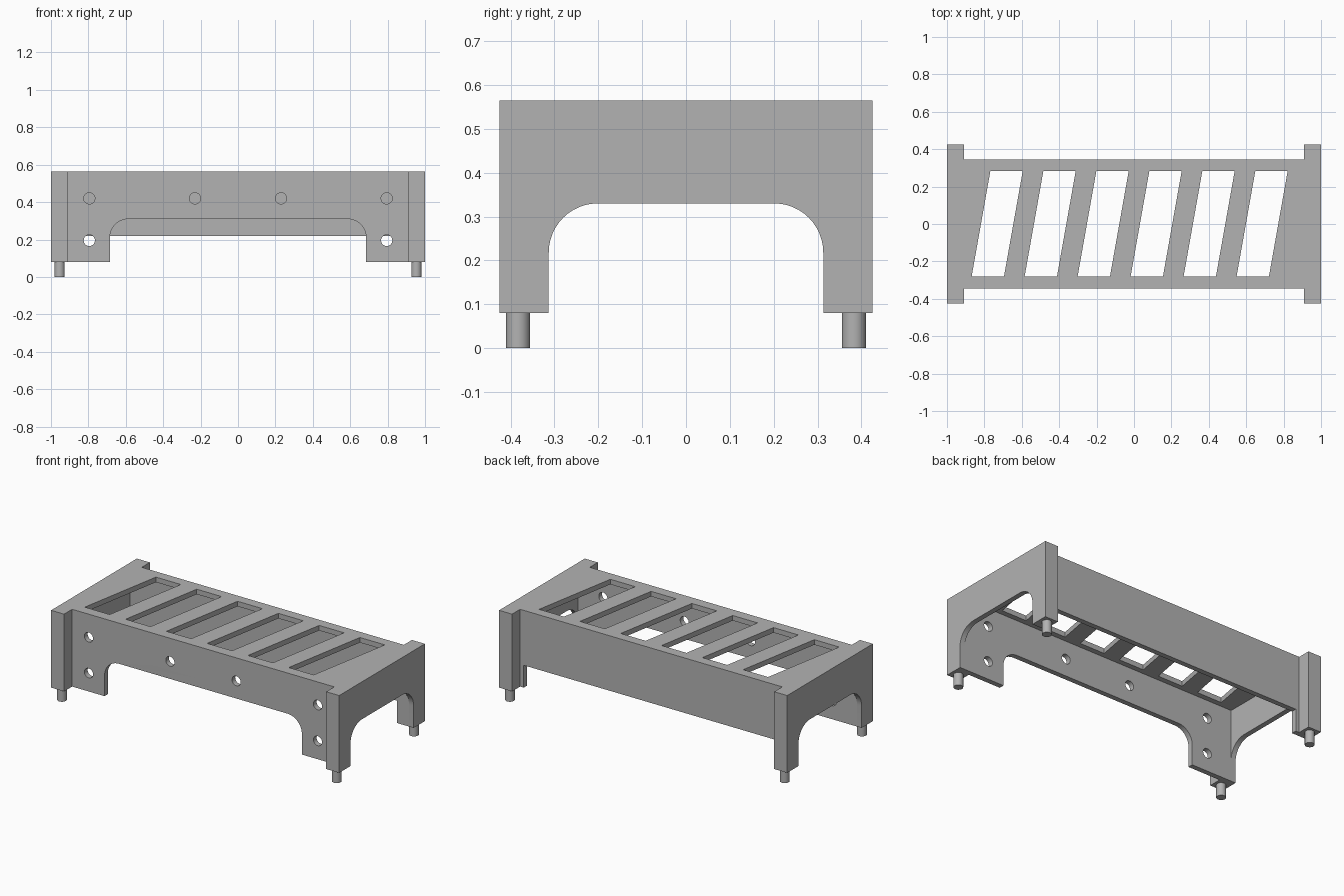
import bpy, bmesh, math
from mathutils import Matrix

if "Cube" in bpy.data.objects:
    bpy.data.objects.remove(bpy.data.objects["Cube"], do_unlink=True)

grey = bpy.data.materials.new("plain_grey")
colour = (0.45, 0.45, 0.45, 1)
grey.diffuse_color = colour
grey.use_nodes = True
grey.node_tree.nodes["Principled BSDF"].inputs["Base Color"].default_value = colour

TOP, BASE = 0.565, 0.08       # body height range
WALL = 0.032                  # sheet thickness
END, POST = 1.0, 0.91         # outer and inner x of corner posts
SIDE, REACH = 0.345, 0.425    # wall face and post face in y

# Local (u, v, depth) axes mapped onto each facing
FLAT = Matrix.Identity(4)
FRONT = Matrix.Rotation(math.pi / 2, 4, 'X')
ENDWAY = Matrix(((0, 0, 1, 0), (1, 0, 0, 0), (0, 1, 0, 0), (0, 0, 0, 1)))


def finish(name, bm):
    bmesh.ops.recalc_face_normals(bm, faces=bm.faces[:])
    mesh = bpy.data.meshes.new(name)
    bm.to_mesh(mesh)
    bm.free()
    mesh.materials.append(grey)
    ob = bpy.data.objects.new(name, mesh)
    bpy.context.collection.objects.link(ob)
    bpy.ops.object.select_all(action='DESELECT')
    ob.select_set(True)
    bpy.context.view_layer.objects.active = ob
    bpy.ops.object.shade_smooth_by_angle(angle=math.radians(30))
    return ob


def plate(name, outlines, facing, location, thickness=WALL):
    """Sheet from an outer outline plus hole outlines."""
    curve = bpy.data.curves.new(name, 'CURVE')
    curve.dimensions = '2D'
    curve.fill_mode = 'BOTH'
    curve.extrude = thickness / 2
    for points in outlines:
        spline = curve.splines.new('POLY')
        spline.points.add(len(points) - 1)
        for p, (u, v) in zip(spline.points, points):
            p.co = (u, v, 0, 1)
        spline.use_cyclic_u = True
    helper = bpy.data.objects.new(name + "_outline", curve)
    bpy.context.collection.objects.link(helper)
    bpy.context.view_layer.update()
    mesh = bpy.data.meshes.new_from_object(
        helper.evaluated_get(bpy.context.evaluated_depsgraph_get()))
    bm = bmesh.new()
    bm.from_mesh(mesh)
    bpy.data.objects.remove(helper, do_unlink=True)
    bpy.data.curves.remove(curve)
    bpy.data.meshes.remove(mesh)
    bmesh.ops.remove_doubles(bm, verts=bm.verts[:], dist=0.0001)
    bm.transform(Matrix.Translation(location) @ facing)
    return finish(name, bm)


def box(name, lo, hi):
    bm = bmesh.new()
    bmesh.ops.create_cube(bm, size=1)
    for v in bm.verts:
        v.co = [a + (c + 0.5) * (b - a) for a, b, c in zip(lo, hi, v.co)]
    return finish(name, bm)


def circle(u, v, r, n=32):
    return [(u + r * math.cos(math.tau * i / n), v + r * math.sin(math.tau * i / n))
            for i in range(n)]


def arched(half, opening, crown, r):
    """Panel outline with a round-shouldered opening at the bottom."""
    right = [(half, TOP), (half, BASE), (opening, BASE)]
    for i in range(13):
        a = i / 12 * math.pi / 2
        right.append((opening - r + r * math.cos(a), crown - r + r * math.sin(a)))
    return right + [(-u, v) for u, v in reversed(right)]


# Front wall with arch and bolt holes
inner = END - WALL
holes = [circle(s * x, z, 0.03) for s in (-1, 1)
         for x, z in ((0.795, 0.42), (0.23, 0.42), (0.795, 0.195))]
plate("front_wall", [arched(inner, 0.685, 0.31, 0.1)] + holes, FRONT,
      (0, -SIDE + WALL / 2, 0))

# Plain back wall, with short legs at its ends
stub = 0.885
back = [(inner, TOP), (inner, BASE), (stub, BASE), (stub, 0.22)]
plate("back_wall", [back + [(-u, v) for u, v in reversed(back)]], FRONT,
      (0, SIDE - WALL / 2, 0))

# Top deck with slanted slots
w, d = inner, SIDE - WALL
deck = [[(-w, -d), (w, -d), (w, d), (-w, d)]]
for i in range(6):
    x = -0.868 + i * 0.2833
    deck.append([(x, -0.28), (x + 0.173, -0.28), (x + 0.273, 0.283), (x + 0.1, 0.283)])
plate("slotted_deck", deck, FLAT, (0, 0, TOP - WALL / 2))

# End panels, corner posts and foot pins
for sx, xname in ((1, "left"), (-1, "right")):
    plate(xname + "_end_panel", [arched(REACH, 0.313, 0.33, 0.112)], ENDWAY,
          (sx * (END - WALL / 2), 0, 0))
    for sy, yname in ((-1, "front"), (1, "back")):
        label = yname + "_" + xname
        xs = sorted((sx * POST, sx * inner))
        ys = sorted((sy * SIDE, sy * REACH))
        box(label + "_post", (xs[0], ys[0], BASE), (xs[1], ys[1], TOP))
        bm = bmesh.new()
        bmesh.ops.create_cone(bm, cap_ends=True, segments=32, radius1=0.0275,
                              radius2=0.0275, depth=BASE)
        bm.transform(Matrix.Translation((sx * 0.954, sy * 0.383, BASE / 2)))
        finish(label + "_foot_pin", bm)
